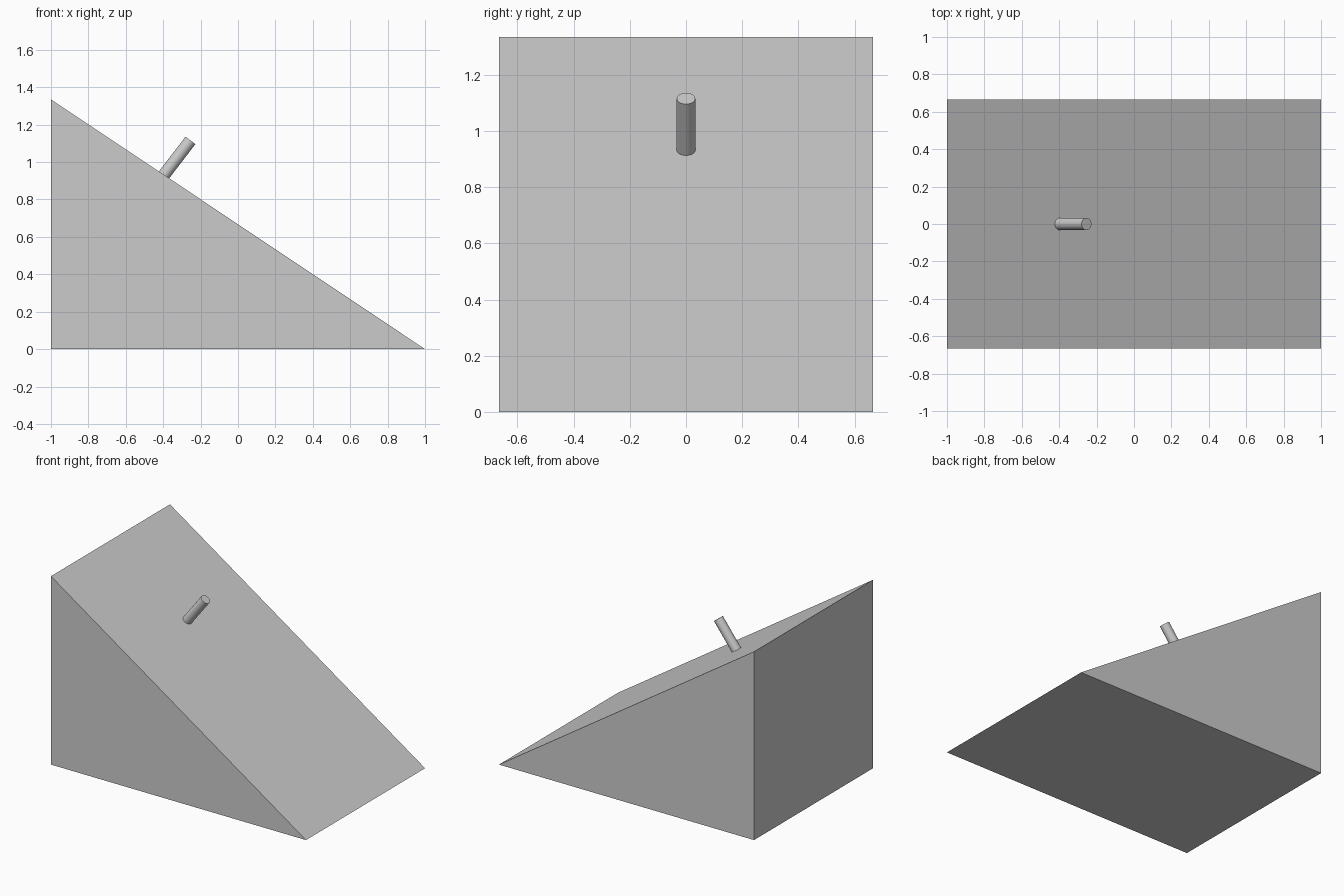
import bpy, bmesh, math
from mathutils import Vector

if "Cube" in bpy.data.objects:
    bpy.data.objects.remove(bpy.data.objects["Cube"])

LENGTH, WIDTH, HEIGHT = 2.0, 1.333, 1.335

# Wedge: triangular side profile extruded across the width
bm = bmesh.new()
profile = [(-LENGTH / 2, 0), (LENGTH / 2, 0), (-LENGTH / 2, HEIGHT)]
side = bm.faces.new([bm.verts.new((x, -WIDTH / 2, z)) for x, z in profile])
ext = bmesh.ops.extrude_face_region(bm, geom=[side])
moved = [v for v in ext["geom"] if isinstance(v, bmesh.types.BMVert)]
bmesh.ops.translate(bm, verts=moved, vec=(0, WIDTH, 0))
bmesh.ops.recalc_face_normals(bm, faces=bm.faces)
mesh = bpy.data.meshes.new("ramp")
bm.to_mesh(mesh)
bm.free()
bpy.context.collection.objects.link(bpy.data.objects.new("ramp", mesh))

# Peg: thin cylinder standing out of the slope, its foot sunk slightly in
elevation = math.radians(52.5)
axis = Vector((math.cos(elevation), 0, math.sin(elevation)))
peg_length = 0.26
top = Vector((-0.254, 0, 1.116))
bpy.ops.mesh.primitive_cylinder_add(
    vertices=32, radius=0.033, depth=peg_length,
    location=top - axis * peg_length / 2,
    rotation=(0, math.pi / 2 - elevation, 0))
bpy.context.object.name = "peg"
bpy.ops.object.shade_smooth_by_angle(angle=math.radians(30))
